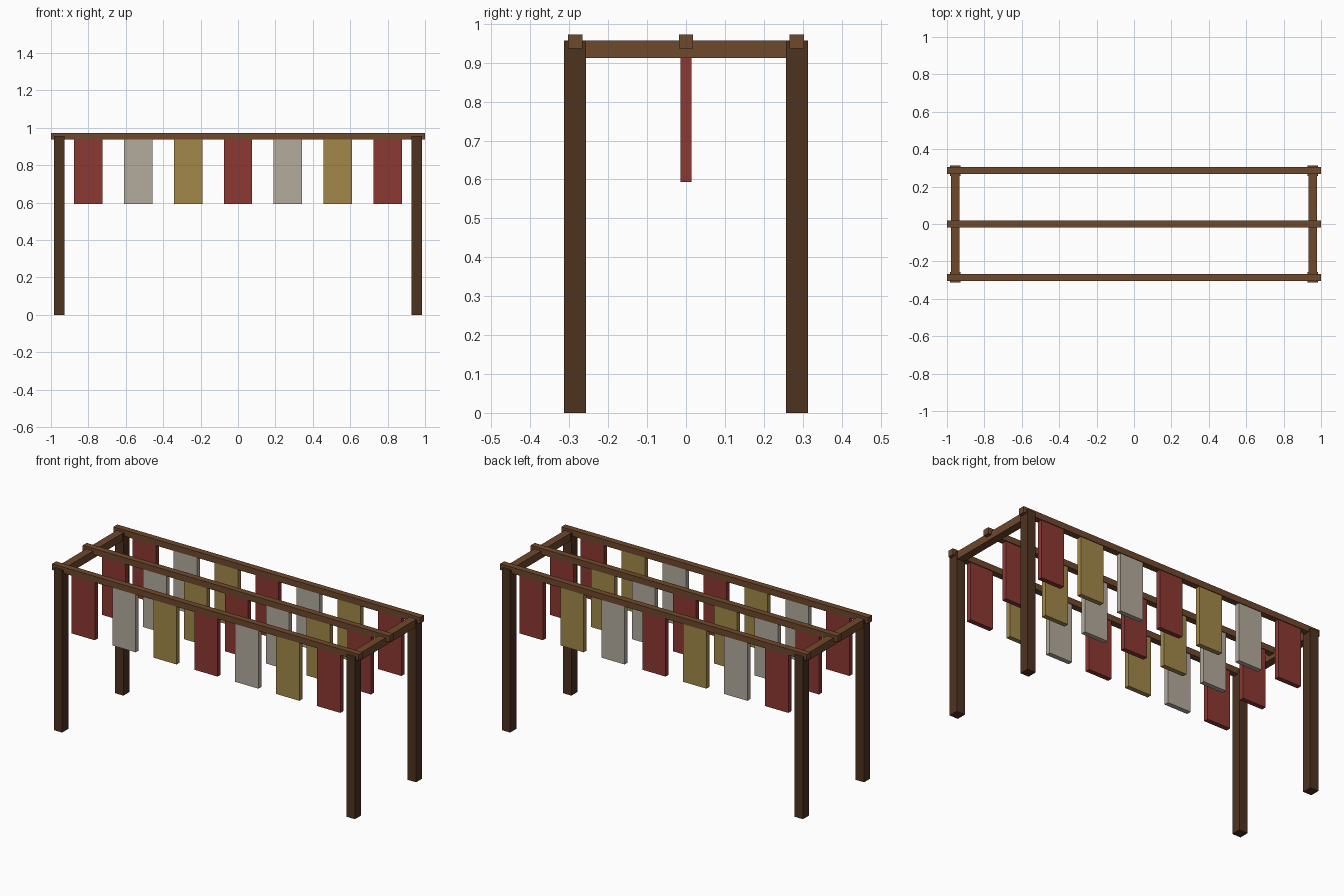
import bpy

cube = bpy.data.objects.get("Cube")
if cube:
    bpy.data.objects.remove(cube, do_unlink=True)


def material(name, hex_rgb):
    """Flat material from an sRGB hex colour, stored as linear."""
    srgb = [int(hex_rgb[i:i + 2], 16) / 255 for i in (0, 2, 4)]
    color = [c / 12.92 if c <= 0.04045 else ((c + 0.055) / 1.055) ** 2.4 for c in srgb]
    mat = bpy.data.materials.new(name)
    mat.use_nodes = True
    mat.diffuse_color = (*color, 1)
    bsdf = mat.node_tree.nodes["Principled BSDF"]
    bsdf.inputs["Base Color"].default_value = (*color, 1)
    bsdf.inputs["Roughness"].default_value = 0.9
    return mat


def box(name, center, size, mat):
    bpy.ops.mesh.primitive_cube_add(size=1, location=center)
    obj = bpy.context.object
    obj.name = name
    obj.scale = size
    bpy.ops.object.transform_apply(location=False, rotation=False, scale=True)
    obj.data.materials.append(mat)
    return obj


dark_wood = material("dark wood", "4D3320")
wood = material("wood", "6E482C")
cloths = [("red", material("red cloth", "8C3832")),
          ("grey", material("pale grey cloth", "B4AB9D")),
          ("gold", material("gold cloth", "A2894A"))]

POST_X, ROW_Y = 0.955, 0.285
BEAM_TOP, RAIL_BOTTOM, RAIL_TOP = 0.957, 0.936, 0.972
CLOTH_BOTTOM = 0.593
rows = [("front", -ROW_Y), ("middle", 0), ("back", ROW_Y)]

# Posts and the cross beams joining them at each end
for side, x in (("right", -POST_X), ("left", POST_X)):
    for row, y in (rows[0], rows[2]):
        height = BEAM_TOP - 0.002
        box(f"{row}_{side}_post", (x, y, height / 2), (0.055, 0.057, height), dark_wood)
    box(f"{side}_cross_beam", (x, 0, BEAM_TOP - 0.0225), (0.046, 0.626, 0.045), wood)

# Long rails, each with a row of hanging cloths
for row, y in rows:
    box(f"{row}_rail", (0, y, (RAIL_BOTTOM + RAIL_TOP) / 2),
        (2, 0.037, RAIL_TOP - RAIL_BOTTOM), wood)
    for i in range(7):
        color, mat = cloths[i % 3]
        box(f"{row}_{color}_cloth_{i + 1}",
            ((i - 3) * 0.267, y, (CLOTH_BOTTOM + RAIL_BOTTOM) / 2),
            (0.152, 0.028, RAIL_BOTTOM - CLOTH_BOTTOM), mat)
